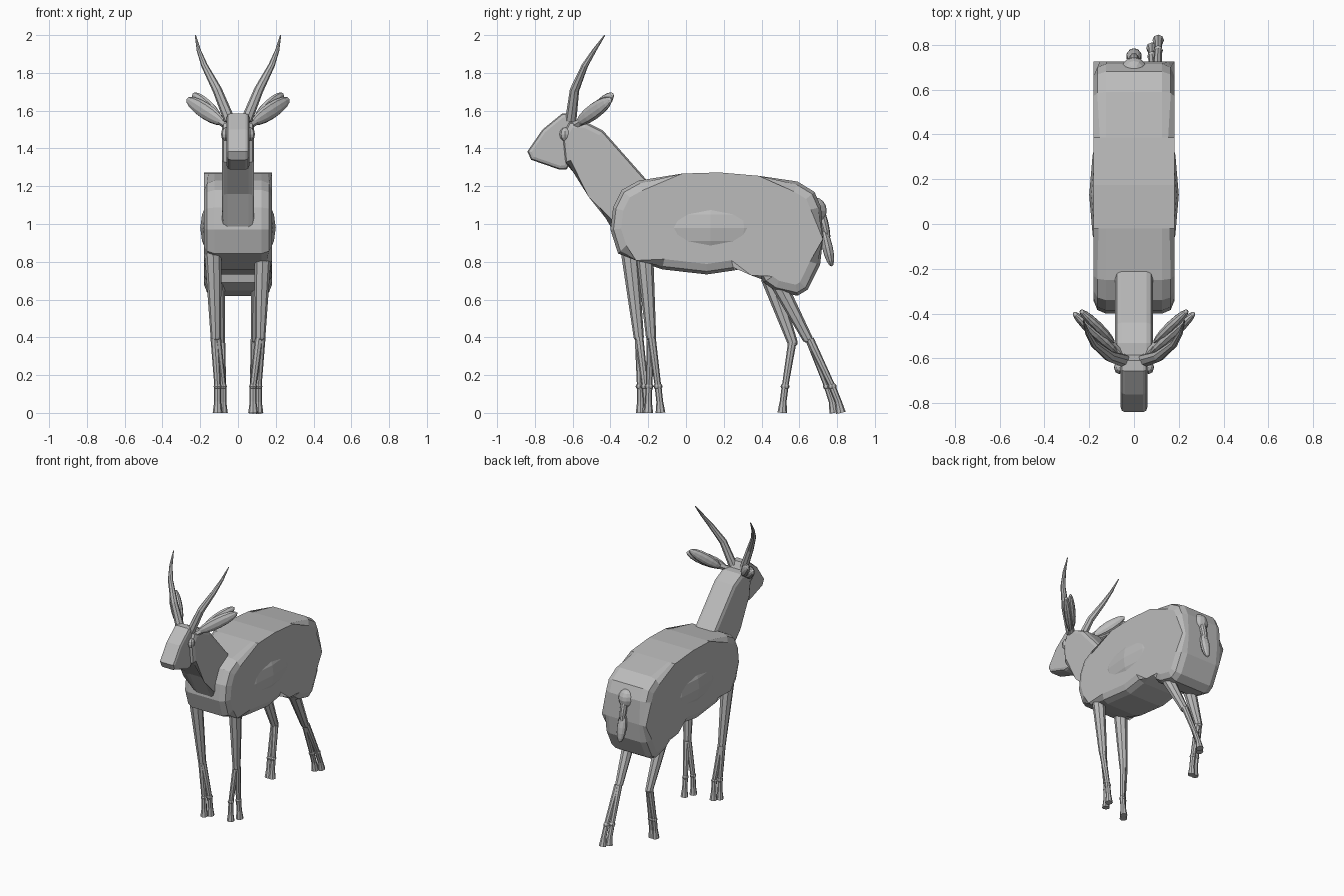
import bpy, bmesh, math
from mathutils import Vector, Matrix

if "Cube" in bpy.data.objects:
    bpy.data.objects.remove(bpy.data.objects["Cube"])

grey = bpy.data.materials.new("plain grey")
grey.diffuse_color = (0.5, 0.5, 0.5, 1)
grey.use_nodes = True
grey.node_tree.nodes["Principled BSDF"].inputs["Base Color"].default_value = grey.diffuse_color


def finish(name, bm):
    bmesh.ops.recalc_face_normals(bm, faces=bm.faces)
    me = bpy.data.meshes.new(name)
    bm.to_mesh(me)
    bm.free()
    me.materials.append(grey)
    ob = bpy.data.objects.new(name, me)
    bpy.context.collection.objects.link(ob)
    return ob


def slab(name, outline, half, bevel):
    """Side outline (y, z) extruded across x, with rounded rims."""
    bm = bmesh.new()
    a = [bm.verts.new((-half, y, z)) for y, z in outline]
    b = [bm.verts.new((half, y, z)) for y, z in outline]
    n = len(outline)
    rims = [bm.faces.new(a), bm.faces.new(b)]
    for i in range(n):
        bm.faces.new((a[i], a[(i + 1) % n], b[(i + 1) % n], b[i]))
    edges = [e for f in rims for e in f.edges]
    bmesh.ops.bevel(bm, geom=edges, offset=bevel, segments=2, profile=0.5, affect='EDGES')
    return finish(name, bm)


def tube(name, path, sides=8):
    """Tapered tube through (x, y, z, radius) points."""
    bm = bmesh.new()
    pts = [Vector(p[:3]) for p in path]
    rings = []
    for i, p in enumerate(path):
        d = (pts[min(i + 1, len(pts) - 1)] - pts[max(i - 1, 0)]).normalized()
        u = d.cross(Vector((0, 1, 0))).normalized()
        v = d.cross(u)
        ang = [2 * math.pi * k / sides for k in range(sides)]
        rings.append([bm.verts.new(pts[i] + p[3] * (u * math.cos(t) + v * math.sin(t))) for t in ang])
    for r, s in zip(rings, rings[1:]):
        for k in range(sides):
            bm.faces.new((r[k], r[(k + 1) % sides], s[(k + 1) % sides], s[k]))
    bm.faces.new(rings[0])
    bm.faces.new(rings[-1])
    return finish(name, bm)


def blob(name, centre, radii, rot=None, u=12, v=8):
    bm = bmesh.new()
    bmesh.ops.create_uvsphere(bm, u_segments=u, v_segments=v, radius=1)
    m = Matrix.Translation(centre) @ (rot or Matrix()) @ Matrix.Diagonal((*radii, 1))
    bmesh.ops.transform(bm, matrix=m, verts=bm.verts)
    return finish(name, bm)


def leaf(name, p, q, wide, thick):
    """Flattened spindle from p to q."""
    p, q = Vector(p), Vector(q)
    rot = (q - p).to_track_quat('Z', 'Y').to_matrix().to_4x4()
    return blob(name, (p + q) / 2, (wide, thick, (q - p).length / 2), rot, 10, 8)


# Body, neck and head
slab("body", [(-.25, 1.23), (-.02, 1.267), (.175, 1.273), (.386, 1.255), (.59, 1.225),
              (.68, 1.17), (.715, 1.09), (.725, .92), (.71, .785), (.645, .653), (.59, .62),
              (.47, .648), (.41, .69), (.386, .80), (.254, .754), (.11, .733), (-.127, .76),
              (-.265, .807), (-.36, .844), (-.40, .97), (-.386, 1.087), (-.34, 1.18)], .18, .055)
blob("ribs", (0, .13, .98), (.2, .465, .23), None, 16, 10)
slab("neck", [(-.62, 1.54), (-.53, 1.54), (-.44, 1.495), (-.21, 1.235), (-.25, 1.02),
              (-.39, .97), (-.49, 1.16), (-.64, 1.325), (-.655, 1.47)], .085, .03)
slab("head", [(-.656, 1.585), (-.76, 1.50), (-.84, 1.384), (-.82, 1.34), (-.67, 1.288),
              (-.63, 1.29), (-.58, 1.40), (-.58, 1.53), (-.61, 1.585)], .06, .02)

# Tail
blob("tail_root", (0, .685, 1.07), (.06, .06, .07))
leaf("tail_upper", (0, .70, 1.12), (0, .755, .90), .025, .025)
leaf("tail_tuft", (0, .725, .98), (0, .772, .775), .035, .028)

for s, side in ((-1, "left"), (1, "right")):
    # Eyes, horns and ears
    blob("eye_" + side, (s * .065, -.64, 1.475), (.025, .03, .036), None, 8, 6)
    tube("horn_" + side, [(s * .045, -.61, 1.55, .03), (s * .11, -.59, 1.71, .025),
                          (s * .178, -.535, 1.84, .017), (s * .208, -.485, 1.92, .011),
                          (s * .226, -.43, 2.0, .003)])
    tube("ear_stem_" + side, [(s * .04, -.61, 1.51, .022), (s * .11, -.53, 1.555, .02)], 6)
    leaf("ear_front_" + side, (s * .075, -.575, 1.535), (s * .272, -.395, 1.662), .028, .045)
    leaf("ear_back_" + side, (s * .09, -.53, 1.55), (s * .24, -.385, 1.69), .025, .04)

# Legs: side, name, top, knee, and y of the two toes
for s, name, top, knee, toes in (
        (-1, "front_leg_left", (.132, -.30, .86), (.118, -.25, .40), (-.24, -.205)),
        (1, "front_leg_right", (.132, -.22, .86), (.118, -.185, .40), (-.135, -.20)),
        (-1, "hind_leg_left", (.115, .44, .72), (.095, .565, .37), (.51, .51)),
        (1, "hind_leg_right", (.115, .46, .74), (.095, .645, .39), (.82, .785))):
    x, y, z = knee
    tube(name + "_upper", [(s * top[0], top[1], top[2], .046), (s * x, y, z, .027)])
    blob(name + "_knee", (s * x, y, z), (.027, .027, .02), None, 8, 6)
    for i, ty in enumerate(toes):
        tx = (.108, .08)[i]
        kx, ky = x + (.006, -.006)[i], y + (ty - y) * .06
        ay = ky + (ty - ky) * .72
        rod = "%s_lower_%d" % (name, i + 1)
        tube(rod, [(s * kx, ky, z, .022), (s * tx, ay, .14, .017)])
        blob(rod + "_ankle", (s * tx, ay, .14), (.021, .024, .018), None, 8, 6)
        tube(rod + "_hoof", [(s * tx, ay, .14, .018), (s * tx, ty - (ty - ay) * .3, .06, .018),
                             (s * tx, ty, 0, .026)])
